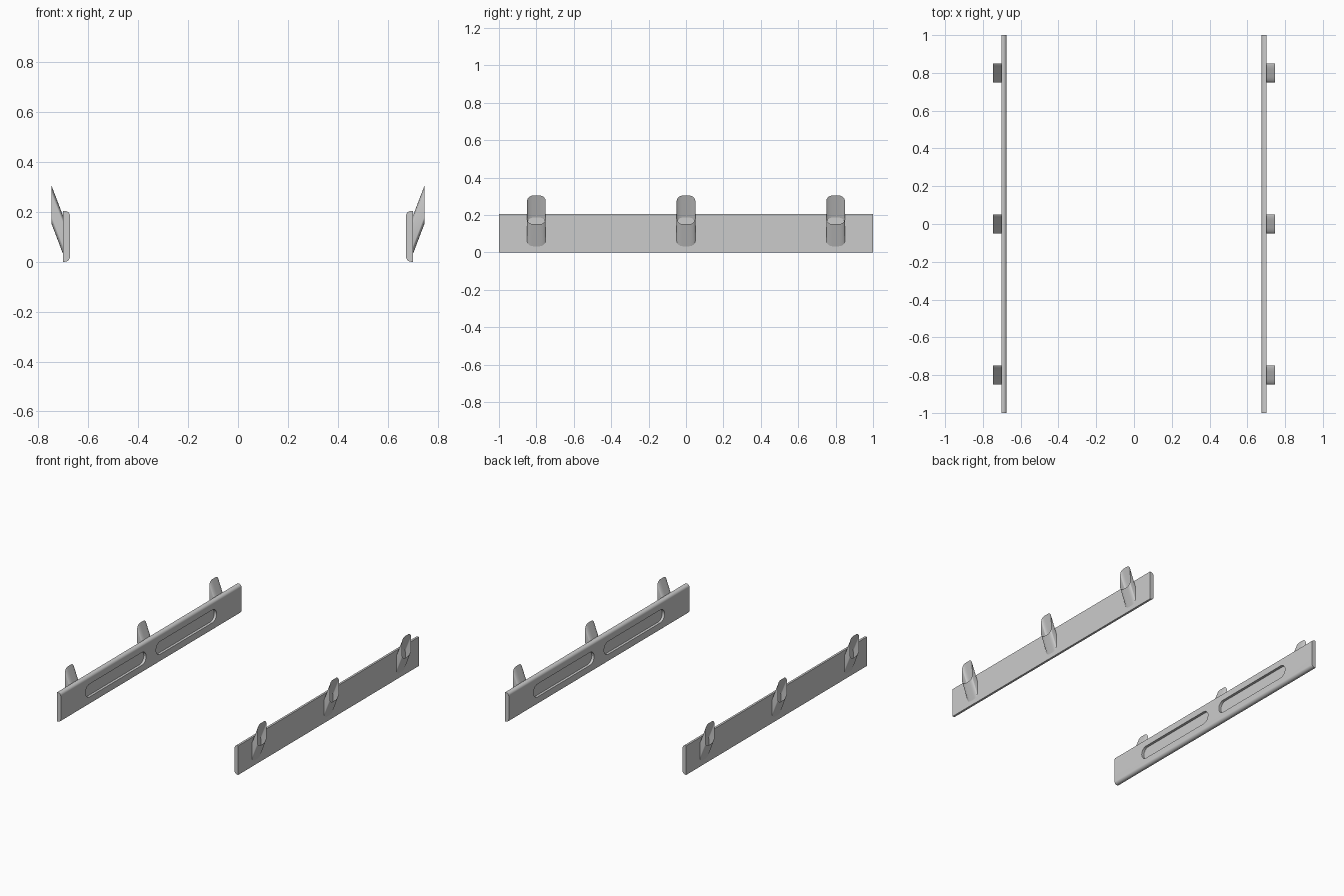
import bpy, bmesh, math
from mathutils import Vector

if "Cube" in bpy.data.objects:
    bpy.data.objects.remove(bpy.data.objects["Cube"], do_unlink=True)

grey = bpy.data.materials.new("light grey")
grey.use_nodes = True
grey.diffuse_color = (0.6, 0.6, 0.6, 1)
grey.node_tree.nodes["Principled BSDF"].inputs["Base Color"].default_value = (0.6, 0.6, 0.6, 1)

INNER, OUTER, TIP = 0.674, 0.702, 0.747   # distances from the centre plane
HEIGHT = 0.204


def rounded_rect(w, h, r, steps=8):
    """Outline of a rounded rectangle centred on the origin."""
    pts = []
    for k, (sx, sy) in enumerate([(1, 1), (-1, 1), (-1, -1), (1, -1)]):
        for i in range(steps + 1):
            a = (k + i / steps) * math.pi / 2
            pts.append((sx * (w / 2 - r) + r * math.cos(a),
                        sy * (h / 2 - r) + r * math.sin(a)))
    return pts


def loft(name, start, end, capped=True):
    """Join two matching outlines with side walls, optionally capped."""
    bm = bmesh.new()
    a = [bm.verts.new(p) for p in start]
    b = [bm.verts.new(p) for p in end]
    for i in range(len(a)):
        j = (i + 1) % len(a)
        bm.faces.new((a[i], a[j], b[j], b[i]))
    if capped:
        bm.faces.new(a)
        bm.faces.new(b)
    bmesh.ops.recalc_face_normals(bm, faces=bm.faces)
    mesh = bpy.data.meshes.new(name)
    bm.to_mesh(mesh)
    bm.free()
    mesh.materials.append(grey)
    obj = bpy.data.objects.new(name, mesh)
    bpy.context.collection.objects.link(obj)
    return obj


def activate(obj):
    bpy.ops.object.select_all(action='DESELECT')
    obj.select_set(True)
    bpy.context.view_layer.objects.active = obj


def board_profile(r=0.02, steps=8):
    """Square outer edge, rounded inner edges."""
    pts = [(OUTER, 0), (OUTER, HEIGHT)]
    for cz, a0 in ((HEIGHT - r, 90), (r, 180)):
        for i in range(steps + 1):
            a = math.radians(a0 + 90 * i / steps)
            pts.append((INNER + r + r * math.cos(a), cz + r * math.sin(a)))
    return pts


for side, label in ((1, "left"), (-1, "right")):
    # Long board
    profile = board_profile()
    board = loft(label + "_board",
                 [(side * x, -1, z) for x, z in profile],
                 [(side * x, 1, z) for x, z in profile])

    # Two round-ended pockets in the inner face
    for centre in (-0.39, 0.39):
        slot = [(y + centre, z + HEIGHT / 2) for y, z in rounded_rect(0.67, 0.09, 0.0449)]
        cutter = loft("slot_cutter",
                      [(side * (INNER - 0.02), y, z) for y, z in slot],
                      [(side * (INNER + 0.018), y, z) for y, z in slot])
        cutter.hide_render = True
        cut = board.modifiers.new("slot", 'BOOLEAN')
        cut.operation = 'DIFFERENCE'
        cut.solver = 'EXACT'
        cut.object = cutter
        activate(board)
        bpy.ops.object.modifier_apply(modifier=cut.name)
        bpy.data.objects.remove(cutter, do_unlink=True)
    activate(board)
    bpy.ops.object.shade_smooth_by_angle(angle=math.radians(30))

    # Slanted open sleeves on the outer face
    outline = rounded_rect(0.1, 0.153, 0.032)
    for n, centre in enumerate((-0.8, 0, 0.8), 1):
        sleeve = loft(f"{label}_hook_{n}",
                      [(side * OUTER, y + centre, z + 0.109) for y, z in outline],
                      [(side * TIP, y + centre, z + 0.227) for y, z in outline],
                      capped=False)
        activate(sleeve)
        bpy.ops.object.shade_smooth_by_angle(angle=math.radians(30))
